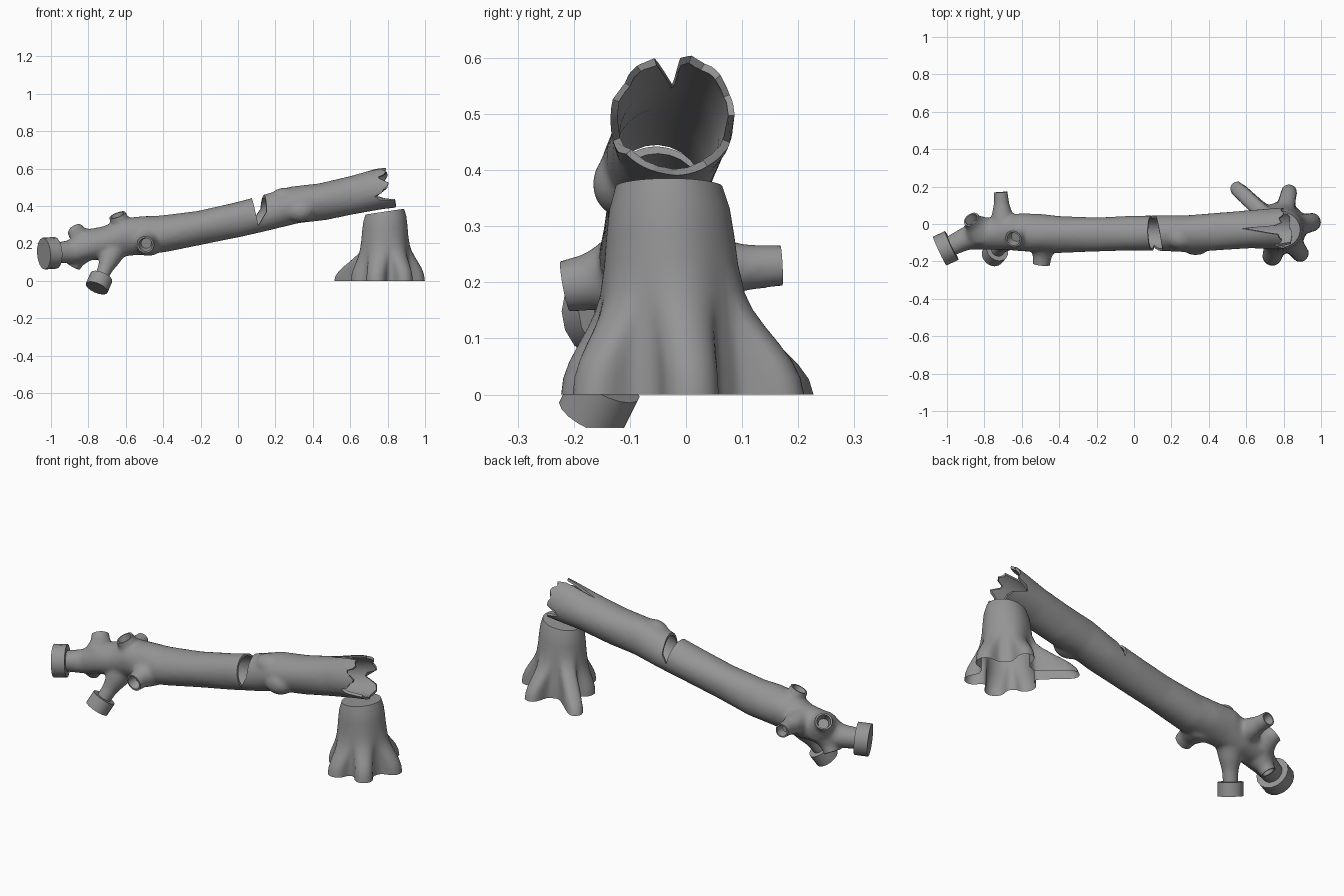
import bpy, bmesh, math
from mathutils import Vector

cube = bpy.data.objects.get("Cube")
if cube:
    bpy.data.objects.remove(cube)

bark = bpy.data.materials.new("grey_bark")
bark.use_nodes = True
bark.diffuse_color = (0.3, 0.3, 0.3, 1)
bsdf = next(n for n in bark.node_tree.nodes if n.type == 'BSDF_PRINCIPLED')
bsdf.inputs["Base Color"].default_value = (0.3, 0.3, 0.3, 1)
bsdf.inputs["Roughness"].default_value = 0.9


def loft(name, rings, open_start=False):
    """Skin through rings of equal length, capped unless the start is open."""
    bm = bmesh.new()
    loops = [[bm.verts.new(p) for p in ring] for ring in rings]
    n = len(loops[0])
    for a, b in zip(loops, loops[1:]):
        for i in range(n):
            j = (i + 1) % n
            bm.faces.new((a[i], a[j], b[j], b[i]))
    bottom = bm.faces.new(loops[0][::-1])
    bm.faces.new(loops[-1])
    if bm.calc_volume(signed=True) < 0:
        bmesh.ops.reverse_faces(bm, faces=bm.faces)
    if open_start:
        bm.faces.remove(bottom)
    mesh = bpy.data.meshes.new(name)
    bm.to_mesh(mesh)
    bm.free()
    mesh.materials.append(bark)
    obj = bpy.data.objects.new(name, mesh)
    bpy.context.collection.objects.link(obj)
    return obj


def tube(name, path, sides=24, lumps=0.0):
    """Round tube along (x, y, z, radius) points."""
    pts = [Vector(p[:3]) for p in path]
    rings = []
    for i, p in enumerate(pts):
        t = (pts[min(i + 1, len(pts) - 1)] - pts[max(i - 1, 0)]).normalized()
        ref = Vector((0, 1, 0)) if abs(t.y) < 0.8 else Vector((0, 0, 1))
        u = (ref - t * ref.dot(t)).normalized()
        v = t.cross(u)
        ring = []
        for k in range(sides):
            a = math.tau * k / sides
            r = path[i][3] * (1 + lumps * math.sin(3 * a + 1.7 * i))
            ring.append(p + (u * math.cos(a) + v * math.sin(a)) * r)
        rings.append(ring)
    return loft(name, rings)


def activate(obj):
    bpy.ops.object.select_all(action='DESELECT')
    obj.select_set(True)
    bpy.context.view_layer.objects.active = obj


def apply_mod(obj, kind, **settings):
    mod = obj.modifiers.new(kind.lower(), kind)
    for key, value in settings.items():
        setattr(mod, key, value)
    activate(obj)
    bpy.ops.object.modifier_apply(modifier=mod.name)


def cut(obj, cutter):
    cutter.hide_render = True
    apply_mod(obj, 'BOOLEAN', operation='DIFFERENCE', object=cutter, solver='EXACT')
    bpy.data.objects.remove(cutter)


def smooth(obj, degrees):
    activate(obj)
    bpy.ops.object.shade_smooth_by_angle(angle=math.radians(degrees))


# Fallen trunk, from its thin end to its broken end
trunk_path = [
    (-1.0, -0.127, 0.148, 0.052), (-0.9, -0.08, 0.155, 0.062), (-0.8, -0.055, 0.19, 0.084),
    (-0.7, -0.045, 0.205, 0.09), (-0.6, -0.045, 0.236, 0.102), (-0.5, -0.05, 0.243, 0.102),
    (-0.4, -0.055, 0.25, 0.099), (-0.2, -0.055, 0.286, 0.091), (0, -0.05, 0.328, 0.093),
    (0.16, -0.05, 0.365, 0.096), (0.3, -0.05, 0.405, 0.1), (0.45, -0.04, 0.425, 0.1),
    (0.62, -0.03, 0.46, 0.102), (0.75, -0.025, 0.488, 0.11), (0.92, -0.02, 0.518, 0.116)]
trunk = tube("fallen_trunk", trunk_path, lumps=0.025)

# Broken branch stubs: base point, tip point, tip radius
stubs = [
    ((-0.48, -0.07, 0.22), (-0.495, -0.215, 0.193), 0.046),
    ((-0.7, -0.03, 0.22), (-0.712, 0.17, 0.23), 0.037),
    ((-0.66, -0.06, 0.18), (-0.73, -0.14, 0.02), 0.037),
    ((-0.61, -0.05, 0.26), (-0.645, -0.08, 0.352), 0.046),
    ((-0.82, -0.04, 0.2), (-0.87, 0.025, 0.27), 0.045),
    ((-0.83, -0.05, 0.17), (-0.88, -0.03, 0.08), 0.04)]
parts = [trunk]
for base, tip, r in stubs:
    a, b = Vector(base), Vector(tip)
    stations = [(0, 2.0), (0.4, 1.55), (0.7, 1.12), (1, 1.02), (1.15, 1.02)]
    parts.append(tube("stub", [(*a.lerp(b, t), r * s) for t, s in stations], 16))

# Knots on the bark
for x, y, z, r in [(0.25, -0.075, 0.435, 0.064), (0.33, -0.105, 0.375, 0.063)]:
    bpy.ops.mesh.primitive_uv_sphere_add(segments=16, ring_count=10, radius=r, location=(x, y, z))
    knot = bpy.context.object
    knot.scale = (1.3, 1, 1)
    knot.data.materials.append(bark)
    parts.append(knot)

# Fuse the wood into one skin
activate(trunk)
for part in parts:
    part.select_set(True)
bpy.ops.object.join()
apply_mod(trunk, 'REMESH', mode='VOXEL', voxel_size=0.01)
apply_mod(trunk, 'SMOOTH', factor=0.5, iterations=8)

# Hollow heart of the trunk
cut(trunk, tube("cavity", [(x, y, z, r - 0.013) for x, y, z, r in trunk_path[7:]]
                + [(1.1, -0.02, 0.55, 0.1)], 24))

# Trim every stub flat and hollow its end
thin_end = ((-0.9, -0.08, 0.155), (-0.975, -0.115, 0.15), 0.05)
for base, tip, r in stubs + [thin_end]:
    b = Vector(tip)
    d = (b - Vector(base)).normalized()
    steps = [(-0.045, 0.6), (0, 0.8), (0, 1.7), (0.07, 1.7)]
    cut(trunk, tube("end_cutter", [(*(b + d * s), r * k) for s, k in steps], 16))

# Splintered break: angle around the trunk (0 = back, 90 = up) and reach in x
splinters = [(0, .8), (20, .785), (40, .8), (58, .775), (72, .79), (90, .57), (107, .77),
             (125, .79), (145, .75), (165, .805), (182, .78), (203, .73), (220, .84),
             (250, .845), (275, .83), (305, .835), (335, .74)]


def splinter_ring(r, flat_x=None):
    return [Vector((flat_x or x, -0.025 + r * math.cos(math.radians(a)),
                    0.497 + r * math.sin(math.radians(a)))) for a, x in splinters]


cut(trunk, loft("splinter_cutter", [splinter_ring(0.02, 0.7), splinter_ring(0.06),
                                    splinter_ring(0.3), splinter_ring(0.3, 1.3)]))

# Wedge-shaped crack across the middle
front = [(0.065, -0.25, 0.52), (0.175, -0.25, 0.52), (0.172, -0.25, 0.36), (0.12, -0.25, 0.262)]
back = [(0.05, 0.12, 0.52), (0.12, 0.12, 0.52), (0.105, 0.12, 0.39), (0.085, 0.12, 0.36)]
cut(trunk, loft("crack_cutter", [front, back]))
smooth(trunk, 40)

# Stump with rounded roots: angle, reach, half width
roots = [(138, 0.35, 0.04), (77, 0.235, 0.042), (10, 0.215, 0.048),
         (-53, 0.215, 0.045), (-107, 0.208, 0.05), (190, 0.18, 0.05)]
core = [(0, 0.135), (0.03, 0.135), (0.06, 0.134), (0.09, 0.132), (0.12, 0.13), (0.15, 0.128),
        (0.18, 0.126), (0.23, 0.122), (0.28, 0.118), (0.33, 0.112), (0.37, 0.1)]


def root_radius(off, reach, half):
    """Distance from the centre to the edge of a round-ended root."""
    if math.cos(off) <= 0:
        return 0
    length, side = reach - half, abs(math.sin(off))
    if length * side > half:
        return half / side
    return length * math.cos(off) + math.sqrt(half ** 2 - (length * side) ** 2)


sides = 144
stump_rings = []
for z, radius in core:
    fall = math.cos(math.pi / 2 * min(1, z / 0.24)) ** 2
    ring = []
    for k in range(sides):
        a = math.tau * k / sides
        total = radius ** 7
        for angle, reach, half in roots:
            now = radius * 0.8 + (reach - core[0][1] * 0.8) * fall
            total += root_radius(a - math.radians(angle), now, half) ** 7
        r = total ** (1 / 7)
        tilt = 0.15 * r * math.cos(a) * z / 0.37
        ring.append((0.785 + r * math.cos(a), -0.02 - 0.01 * z / 0.37 + r * math.sin(a) * (1 - 0.2 * z),
                     z + tilt))
    stump_rings.append(ring)
stump = loft("stump", stump_rings, open_start=True)
smooth(stump, 45)
